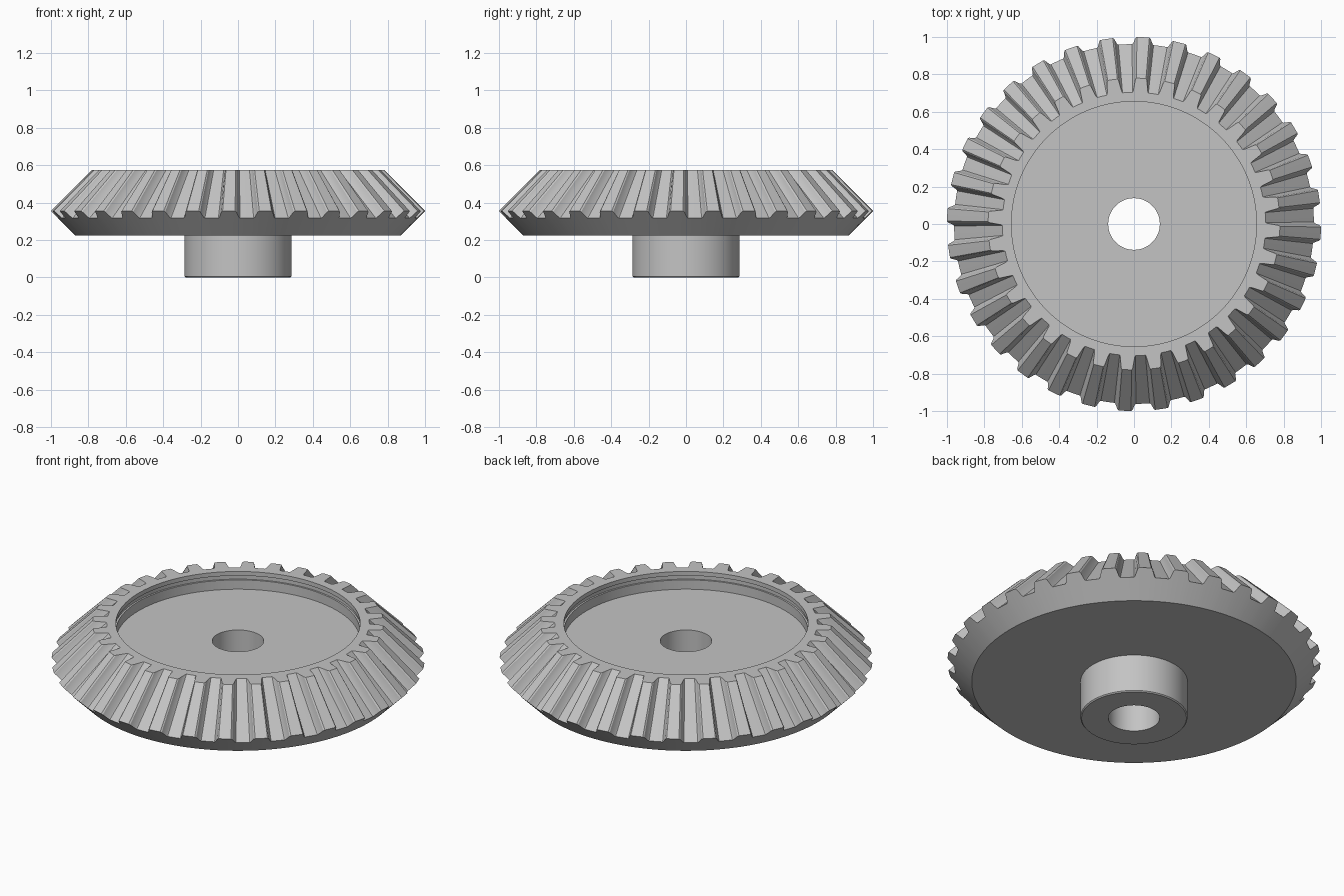
import bpy, bmesh, math

if "Cube" in bpy.data.objects:
    bpy.data.objects.remove(bpy.data.objects["Cube"])

TEETH = 32
PITCH = 2 * math.pi / TEETH
PHASE = -PITCH / 4          # teeth sit a quarter pitch off the axes

steel = bpy.data.materials.new("steel grey")
steel.diffuse_color = (0.55, 0.55, 0.55, 1)
steel.use_nodes = True
steel.node_tree.nodes["Principled BSDF"].inputs["Base Color"].default_value = steel.diffuse_color


def lathe(name, samples, profile):
    """Revolve a closed (r, z) profile; samples are (angle, tooth height 0..1)."""
    bm = bmesh.new()
    rings = [[bm.verts.new((r * math.cos(a), r * math.sin(a), z)) for r, z in profile(h)]
             for a, h in samples]
    n = len(rings[0])
    for i, ring in enumerate(rings):
        nxt = rings[(i + 1) % len(rings)]
        for j in range(n):
            k = (j + 1) % n
            bm.faces.new((ring[j], nxt[j], nxt[k], ring[k]))
    bmesh.ops.recalc_face_normals(bm, faces=bm.faces)
    me = bpy.data.meshes.new(name)
    bm.to_mesh(me)
    bm.free()
    me.materials.append(steel)
    ob = bpy.data.objects.new(name, me)
    bpy.context.collection.objects.link(ob)
    bpy.context.view_layer.objects.active = ob
    ob.select_set(True)
    bpy.ops.object.shade_smooth_by_angle(angle=math.radians(25))
    ob.select_set(False)
    return ob


def wheel_profile(h):
    def mix(a, b):
        return a + (b - a) * h
    return [(0.138, 0.225), (0.28, 0.225), (0.87, 0.225),
            (mix(0.962, 1.0), mix(0.317, 0.355)),       # outer end of tooth
            (mix(0.704, 0.78), 0.575),                  # inner end of tooth
            (0.655, 0.575),                             # flat rim
            (0.655, 0.55), (0.665, 0.55), (0.665, 0.525), (0.655, 0.525),
            (0.655, 0.47), (0.138, 0.47)]               # recessed web and bore


# toothed wheel: half a tooth as (degrees from tooth centre, height)
half = [(1.9, 1.0), (2.3, 0.88), (3.1, 0.12), (3.45, 0.0)]
tooth = [(-d, h) for d, h in reversed(half)] + [(0, 1.0)] + half + [(5.625, 0.0)]
samples = [(PHASE + i * PITCH + math.radians(d), h) for i in range(TEETH) for d, h in tooth]
lathe("toothed_wheel", samples, wheel_profile)

# hub below the wheel, with softened edge
hub = [(0.138, 0.0), (0.281, 0.0), (0.287, 0.006), (0.287, 0.226), (0.138, 0.226)]
lathe("hub", [(2 * math.pi * i / 96, 0) for i in range(96)], lambda h: hub)
